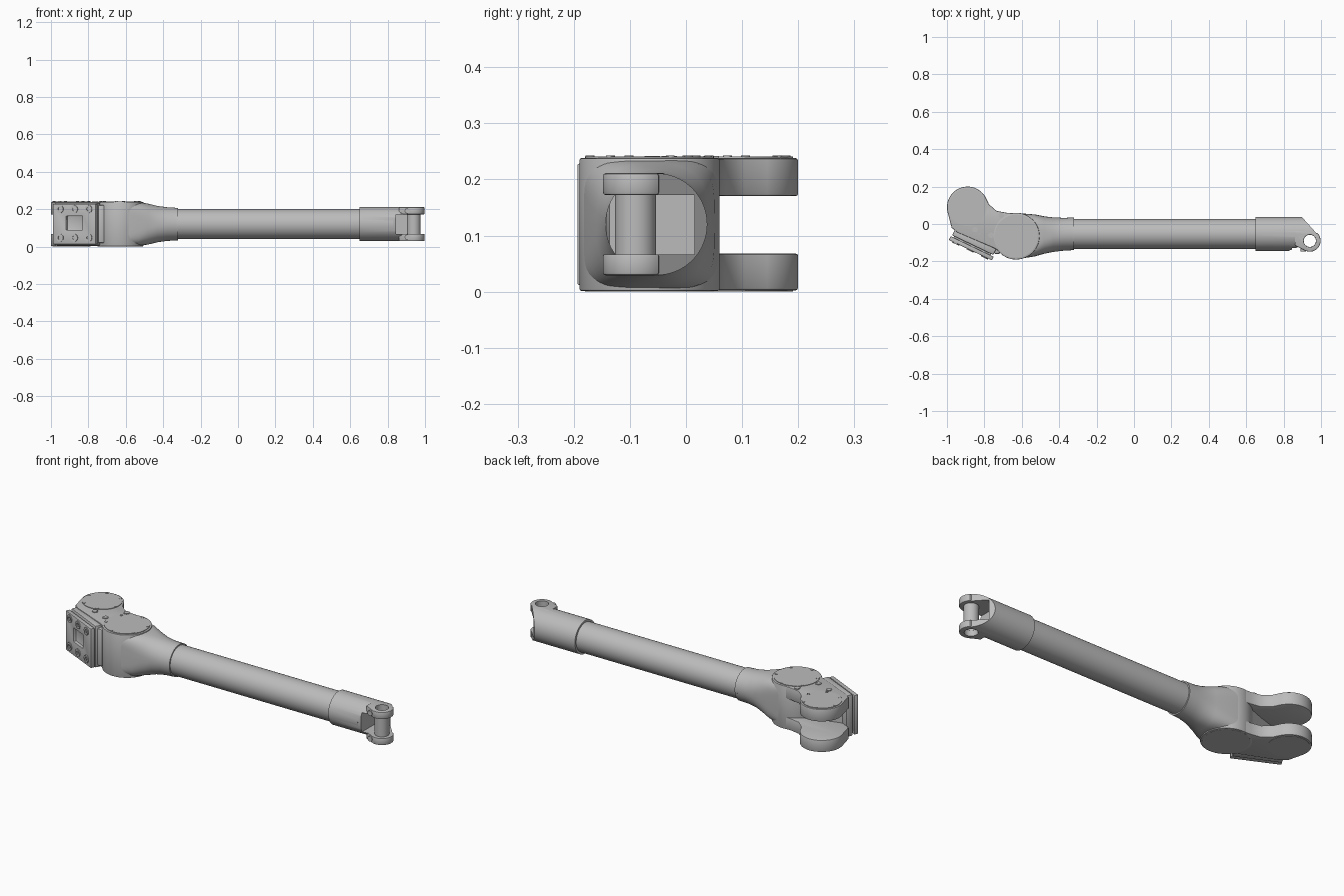
import bpy, bmesh, math
from mathutils import Vector

cube = bpy.data.objects.get("Cube")
if cube:
    bpy.data.objects.remove(cube, do_unlink=True)

grey = bpy.data.materials.new("machined grey")
grey.use_nodes = True
grey.diffuse_color = (0.5, 0.5, 0.5, 1)
grey.node_tree.nodes["Principled BSDF"].inputs["Base Color"].default_value = (0.5, 0.5, 0.5, 1)

TUBE_Y, MID_Z = -0.053, 0.12
PIVOT, ELBOW, EYE = (-0.63, -0.065), (-0.89, 0.09), (0.94, -0.09)


def loft(name, rings):
    """Skin closed rings of equal length and cap both ends."""
    bm = bmesh.new()
    loops = [[bm.verts.new(p) for p in ring] for ring in rings]
    n = len(loops[0])
    for a, b in zip(loops, loops[1:]):
        for i in range(n):
            j = (i + 1) % n
            bm.faces.new((a[i], a[j], b[j], b[i]))
    bm.faces.new(loops[0][::-1])
    bm.faces.new(loops[-1])
    bmesh.ops.recalc_face_normals(bm, faces=bm.faces)
    mesh = bpy.data.meshes.new(name)
    bm.to_mesh(mesh)
    bm.free()
    mesh.materials.append(grey)
    obj = bpy.data.objects.new(name, mesh)
    bpy.context.collection.objects.link(obj)
    return obj


def prism(name, outline, z0, z1):
    return loft(name, [[(x, y, z) for x, y in outline] for z in (z0, z1)])


def arc(centre, r, a0, a1, n=24):
    angles = [math.radians(a0 + (a1 - a0) * i / n) for i in range(n + 1)]
    return [(centre[0] + r * math.cos(a), centre[1] + r * math.sin(a)) for a in angles]


def disc(name, centre, r, z0, z1, n=48):
    return prism(name, arc(centre, r, 0, 360, n)[:-1], z0, z1)


def section(x, y, half_y, half_z, power=2, n=64):
    """Superellipse ring standing across the x axis."""
    ring = []
    for i in range(n):
        c, s = math.cos(math.tau * i / n), math.sin(math.tau * i / n)
        ring.append((x, y + half_y * math.copysign(abs(c) ** (2 / power), c),
                     MID_Z + half_z * math.copysign(abs(s) ** (2 / power), s)))
    return ring


def rod(name, x0, x1, r):
    return loft(name, [section(x, TUBE_Y, r, r) for x in (x0, x1)])


def block(name, x0, x1, y0, y1, z0, z1):
    return prism(name, [(x0, y0), (x1, y0), (x1, y1), (x0, y1)], z0, z1)


def apply(obj, mod):
    bpy.context.view_layer.objects.active = obj
    bpy.ops.object.modifier_apply(modifier=mod.name)


def boolean(obj, other, operation):
    mod = obj.modifiers.new("boolean", 'BOOLEAN')
    mod.operation, mod.object, mod.solver = operation, other, 'EXACT'
    apply(obj, mod)
    bpy.data.objects.remove(other, do_unlink=True)


def bevel(obj, width):
    mod = obj.modifiers.new("bevel", 'BEVEL')
    mod.width, mod.segments, mod.limit_method = width, 2, 'ANGLE'
    mod.angle_limit = math.radians(50)
    apply(obj, mod)


# Main tube and the flared neck of the joint body
rod("main_tube", -0.34, 0.67, 0.08)
rod("neck_collar", -0.335, -0.32, 0.087)
flare = [(-0.33, .087, .087, 2), (-0.38, .088, .090, 2), (-0.43, .092, .097, 2.2),
         (-0.48, .100, .109, 2.8), (-0.53, .112, .117, 4), (-0.63, .124, .118, 8)]
loft("flared_neck", [section(x, TUBE_Y - 0.012 * (-0.33 - x) / 0.3, hy, hz, p)
                     for x, hy, hz, p in flare])
bevel(disc("joint_body", PIVOT, 0.125, 0.001, 0.238, 64), 0.004)

# Pair of elbow links joining the pivot to the far discs
link = (arc(ELBOW, 0.11, 30, 195) + [(-0.975, -0.02), (-0.945, -0.045), (-0.745, -0.13)]
        + arc(PIVOT, 0.122, 220, 450) + [(-0.68, 0.06), (-0.735, 0.07), (-0.775, 0.105)])
for name, z0, z1 in (("lower_link", 0.002, 0.068), ("upper_link", 0.17, 0.238)):
    bevel(prism(name, link, z0, z1), 0.005)

# Thin covers on the links, with rim screws
for side, z0, z1 in (("lower", 0.0, 0.004), ("upper", 0.236, 0.241)):
    disc(side + "_pivot_cover", PIVOT, 0.115, z0, z1)
    disc(side + "_elbow_cover", ELBOW, 0.101, z0, z1)
for centre, r, start in ((PIVOT, 0.108, 20), (ELBOW, 0.094, 50)):
    for i, p in enumerate(arc(centre, r, start, start + 300, 5)):
        disc(f"rim_screw_{i}", p, 0.008, 0.236, 0.243, 12)
for i, p in enumerate([(-0.85, -0.03), (-0.765, -0.06), (-0.71, 0.045)]):
    disc(f"cover_bolt_{i}", p, 0.016, 0.23, 0.242, 6)

# Web between the links, behind the mounting plate
prism("link_web", [(-0.93, -0.05), (-0.74, -0.14), (-0.66, -0.05), (-0.72, 0.02),
                   (-0.80, -0.01)], 0.03, 0.21)

# Slanted mounting plate with window and bolts
ALONG, INWARD = Vector((0.902, -0.431)), Vector((0.431, 0.902))
FACE = Vector((-0.875, -0.14))


def slab(name, half, d0, d1, z0, z1, shift=0):
    return prism(name, [FACE + ALONG * (shift + s * half) + INWARD * d
                        for s, d in ((-1, d0), (1, d0), (1, d1), (-1, d1))], z0, z1)


plate = slab("mounting_plate", 0.127, 0, 0.022, 0.012, 0.228)
boolean(plate, slab("window_cutter", 0.048, -0.01, 0.016, 0.088, 0.163), 'DIFFERENCE')
bevel(plate, 0.003)
slab("plate_spacer", 0.11, 0.02, 0.032, 0.025, 0.215)
bevel(slab("plate_backing", 0.122, 0.03, 0.065, 0.006, 0.234), 0.004)


def front_bolt(name, at, z, r, depth, direction):
    side = Vector((-direction.y, direction.x))
    rings = []
    for d in (-depth, depth):
        rings.append([])
        for dx, dz in arc((0, 0), r, 0, 360, 16)[:-1]:
            p = at + side * dx + direction * d
            rings[-1].append((p.x, p.y, z + dz))
    return loft(name, rings)


for row, z in (("lower", 0.047), ("upper", 0.2)):
    for col, s in enumerate((-0.085, 0, 0.085)):
        at = FACE + ALONG * s
        head = front_bolt(f"{row}_plate_bolt_{col}", at, z, 0.021, 0.005, INWARD)
        socket = front_bolt("socket", at - INWARD * 0.005, z, 0.01, 0.006, INWARD)
        boolean(head, socket, 'DIFFERENCE')

# Raised frame edge where the body meets the plate
bevel(block("body_edge", -0.748, -0.715, -0.16, -0.06, 0.018, 0.222), 0.008)

# Fork sleeve: round bar trimmed to a slanted tip, then slotted
sleeve = rod("fork_sleeve", 0.65, 0.99, 0.091)
trim = [(0.6, -0.2), (0.83, -0.2), (0.83, -0.142), (0.885, -0.12), (0.95, -0.12),
        (0.985, -0.06), (0.895, 0.04), (0.895, 0.1), (0.6, 0.1)]
boolean(sleeve, prism("trim_cutter", trim, -0.1, 0.4), 'INTERSECT')
ear = arc(EYE, 0.058, -125, 45) + [(0.86, -0.035), (0.86, -0.115)]
for z0, z1 in ((0.029, 0.068), (0.172, 0.211)):
    tip = prism("ear", ear, z0, z1)
    bevel(tip, 0.005)
    boolean(sleeve, tip, 'UNION')
boolean(sleeve, block("slot_cutter", 0.845, 1.1, -0.3, 0.015, 0.066, 0.172), 'DIFFERENCE')
boolean(sleeve, disc("eye_cutter", EYE, 0.0335, -0.1, 0.4), 'DIFFERENCE')

# Hollow pin between the ears and small clamp screws
pin = disc("hollow_pin", EYE, 0.0365, 0.06, 0.18)
boolean(pin, disc("pin_cutter", EYE, 0.0325, -0.1, 0.4), 'DIFFERENCE')
for name, z in (("lower_clamp_screw", 0.05), ("upper_clamp_screw", 0.191)):
    front_bolt(name, Vector((0.905, -0.135)), z, 0.014, 0.012, Vector((0, 1)))

# Smooth shading with crisp edges
bpy.ops.object.select_all(action='DESELECT')
for obj in bpy.context.scene.objects:
    if obj.type == 'MESH':
        obj.select_set(True)
        bpy.context.view_layer.objects.active = obj
bpy.ops.object.shade_smooth_by_angle(angle=math.radians(32))
